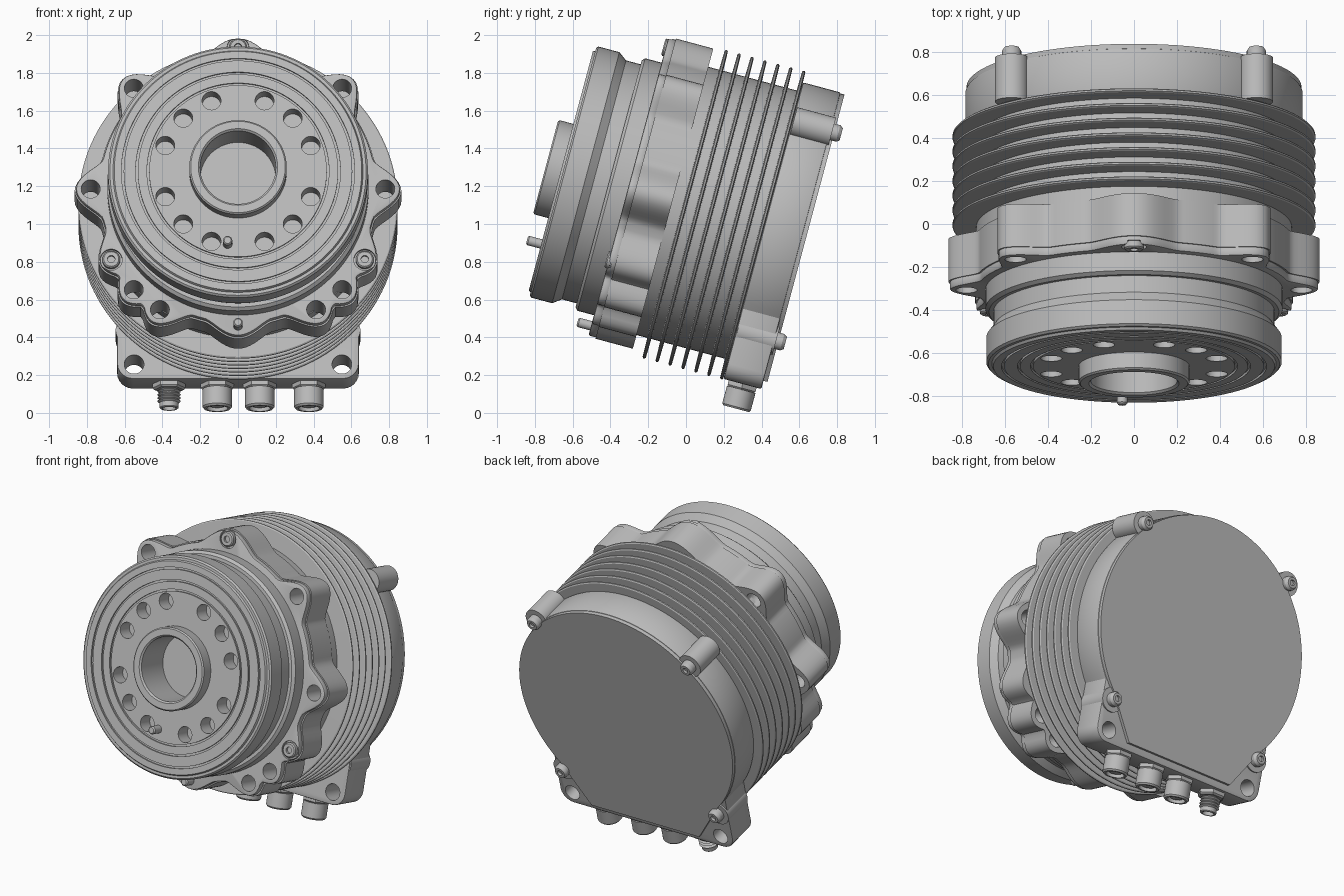
import bpy, bmesh
from math import sin, cos, pi, radians, degrees, acos
from mathutils import Matrix, Vector

if "Cube" in bpy.data.objects:
    bpy.data.objects.remove(bpy.data.objects["Cube"])

metal = bpy.data.materials.new("brushed_grey")
metal.use_nodes = True
GREY = (0.5, 0.5, 0.5, 1)
metal.diffuse_color = GREY
metal.node_tree.nodes["Principled BSDF"].inputs["Base Color"].default_value = GREY

# The motor is built about its own axis (local y), then tilted back
TILT = Matrix.Translation((0, 0.276, 1.029)) @ Matrix.Rotation(radians(-15), 4, 'X')
AXIAL = Matrix.Rotation(-pi / 2, 4, 'X')


def finish(name, bm):
    bmesh.ops.remove_doubles(bm, verts=bm.verts, dist=1e-5)
    bmesh.ops.recalc_face_normals(bm, faces=bm.faces)
    mesh = bpy.data.meshes.new(name)
    bm.to_mesh(mesh)
    bm.free()
    mesh.materials.append(metal)
    obj = bpy.data.objects.new(name, mesh)
    bpy.context.collection.objects.link(obj)
    obj.matrix_world = TILT
    return obj


def add_lathe(bm, profile, place=AXIAL, steps=96):
    """Revolve (radius, height) points and put the result in place."""
    verts = [bm.verts.new((r, 0, h)) for r, h in profile]
    edges = [bm.edges.new(pair) for pair in zip(verts, verts[1:])]
    geom = bmesh.ops.spin(bm, geom=verts + edges, cent=(0, 0, 0), axis=(0, 0, 1),
                          angle=2 * pi, steps=steps, use_merge=True)
    done = set(verts)
    todo = list(verts)
    while todo:
        for e in todo.pop().link_edges:
            for v in e.verts:
                if v not in done:
                    done.add(v)
                    todo.append(v)
    bmesh.ops.transform(bm, matrix=place, verts=list(done))


def lathe(name, profile, place=AXIAL, steps=96):
    bm = bmesh.new()
    add_lathe(bm, profile, place, steps)
    return finish(name, bm)


def at(x, z):
    return Matrix.Translation((x, 0, z)) @ AXIAL


def rod(r, front, back):
    return [(0, front), (r, front), (r, back), (0, back)]


def prism(name, outline, front, back, bevel=0.0):
    bm = bmesh.new()
    face = bm.faces.new([bm.verts.new((x, front, z)) for x, z in outline])
    new = bmesh.ops.extrude_face_region(bm, geom=[face])["geom"]
    bmesh.ops.translate(bm, vec=(0, back - front, 0),
                        verts=[g for g in new if isinstance(g, bmesh.types.BMVert)])
    obj = finish(name, bm)
    if bevel:
        mod = obj.modifiers.new("soft_edges", 'BEVEL')
        mod.width, mod.segments, mod.limit_method = bevel, 2, 'ANGLE'
        mod.angle_limit = radians(50)
    return obj


def drill(obj, holes):
    """Cut round holes given as (x, z, radius, front, back)."""
    bm = bmesh.new()
    for x, z, r, front, back in holes:
        add_lathe(bm, rod(r, front, back), at(x, z), 28)
    cutter = finish("hole_cutter", bm)
    cutter.hide_render = True
    mod = obj.modifiers.new("holes", 'BOOLEAN')
    mod.object, mod.operation, mod.solver = cutter, 'DIFFERENCE', 'EXACT'
    bpy.context.view_layer.update()
    result = obj.evaluated_get(bpy.context.evaluated_depsgraph_get())
    mesh = bpy.data.meshes.new_from_object(result)
    obj.modifiers.clear()
    obj.data = mesh
    bpy.data.objects.remove(cutter)


def polar(r, deg):
    return r * cos(radians(deg)), r * sin(radians(deg))


# Output flange with hub, shallow face grooves, blind bore and bolt circle
face = -0.972
profile = [(0, -0.81), (0.2, -0.81), (0.2, -1.045), (0.21, -1.055), (0.25, -1.055),
           (0.258, -1.047), (0.258, face)]
for r in (0.47, 0.53, 0.605):
    profile += [(r, face), (r, face + 0.012), (r + 0.012, face + 0.012), (r + 0.012, face)]
profile += [(0.655, face), (0.662, face + 0.012), (0.678, face + 0.012), (0.688, face + 0.022),
            (0.688, -0.835), (0.655, -0.79), (0.655, -0.69), (0, -0.69)]
output = lathe("output_flange", profile, steps=128)
bolt_angles = [s + a for s in (0, 180) for a in (20, 45, 70, 110, 135, 160)]
drill(output, [(*polar(0.41, a), 0.05, -1.2, -0.87) for a in bolt_angles])

# Collar behind the output flange
lathe("collar", [(0, -0.71), (0.675, -0.71), (0.692, -0.695), (0.692, -0.59), (0, -0.59)], steps=128)

# Scalloped mounting flange: each lobe is (angle, height, half width)
lobes = [(90, 0.095, 17)]
for a in (0, 45, -30, -45, -58):
    lobes += [(a, 0.125 if a != -30 else 0.1, 13), (180 - a, 0.125 if a != -30 else 0.1, 13)]
lobes.append((-90, 0.07, 14))


def flange_radius(deg):
    best = 0
    for a, height, width in lobes:
        gap = abs((deg - a + 180) % 360 - 180)
        if gap < width:
            best = max(best, height * cos(pi / 2 * gap / width) ** 1.6)
    return 0.74 + best


def flange_outline(inset):
    return [polar(flange_radius(i * 1.5) - inset, i * 1.5) for i in range(240)]


plain = [polar(0.78, a) for a in (0, 180, 45, 135, -45, 225, -58, 238)]
screws = [polar(0.775, a) for a in (90, -30, 210)]
holes = [(x, z, 0.05, -0.8, -0.2) for x, z in plain]
holes += [(x, z, 0.058, -0.8, -0.585) for x, z in screws]
drill(prism("mounting_flange", flange_outline(0), -0.565, -0.36), holes)
drill(prism("mounting_flange_lip", flange_outline(0.007), -0.605, -0.56, 0.01), holes)

# Socket screws in the mounting flange
socket_head = [(0, -0.6), (0.02, -0.6), (0.02, -0.618), (0.04, -0.618), (0.047, -0.611),
               (0.047, -0.57), (0, -0.57)]
for i, (x, z) in enumerate(screws):
    lathe(f"flange_screw_{i + 1}", socket_head, at(x, z), 24)

# Locating pins
for name, x, z, tip in (("output_pin", -0.055, -0.4, -1.05), ("flange_pin", 0, -0.75, -0.68)):
    lathe(name, [(0, tip), (0.018, tip), (0.025, tip + 0.008), (0.025, tip + 0.1), (0, tip + 0.1)],
          at(x, z), 20)

# Cooling body with seven fins
profile = [(0, -0.4), (0.735, -0.4)]
for i in range(7):
    d = -0.29 + 0.0708 * i
    profile += [(0.735, d - 0.011), (0.838, d - 0.009), (0.845, d - 0.004),
                (0.845, d + 0.004), (0.838, d + 0.009), (0.735, d + 0.011)]
profile += [(0.735, 0.2), (0, 0.2)]
lathe("finned_body", profile, steps=128)

# Rear housing: round top, square foot with rounded ears
R, WIDE, LOW, ROUND = 0.785, 0.64, -0.84, 0.085
start = -degrees(acos(WIDE / R))
arc = [polar(R, start + (180 - 2 * start) * i / 90) for i in range(91)]
ear = [(WIDE - ROUND + x, LOW + ROUND + z) for x, z in (polar(ROUND, -90 + 15 * i) for i in range(7))]
outline = arc + [(-x, z) for x, z in reversed(ear)] + ear
housing = prism("rear_housing", outline, 0.145, 0.352, 0.008)
drill(housing, [(s * 0.55, -0.76, 0.052, 0, 0.5) for s in (-1, 1)])

# Rear cover with a straight lower edge
arc = [polar(R - 0.005, -42 + 264 * i / 90) for i in range(91)]
prism("rear_cover", arc + [(-0.4, -0.795), (0.4, -0.795)], 0.35, 0.374)

# Cover screws standing in corner bosses
for side, sx in (("left", 1), ("right", -1)):
    for level, sz in (("upper", 1), ("lower", -1)):
        place = at(0.57 * sx, 0.572 * sz)
        lathe(f"{level}_{side}_boss", rod(0.078, 0.15, 0.362), place, 32)
        lathe(f"{level}_{side}_cover_screw",
              [(0, 0.36), (0.045, 0.36), (0.045, 0.395), (0.034, 0.412), (0.018, 0.412),
               (0.018, 0.396), (0, 0.396)], place, 24)

# Connectors hanging under the foot
for i, x in enumerate((-0.365, -0.11, 0.115, 0.375)):
    down = Matrix.Translation((x, 0.25, LOW)) @ Matrix.Rotation(pi, 4, 'X')
    lathe(f"connector_nut_{i + 1}", [(0, -0.02), (0.088, -0.02), (0.088, 0.022), (0.078, 0.032), (0, 0.032)],
          down, 6)
    if i:
        shell = [(0, 0.03), (0.078, 0.03), (0.078, 0.125), (0.07, 0.135), (0.056, 0.135),
                 (0.056, 0.1), (0.04, 0.1), (0.04, 0.12), (0, 0.12)]
    else:
        shell = [(0, 0.03)]
        for k in range(4):
            shell += [(0.05, 0.032 + 0.018 * k), (0.062, 0.041 + 0.018 * k)]
        shell += [(0.05, 0.104), (0.05, 0.13), (0.045, 0.135), (0.036, 0.135), (0.036, 0.105), (0, 0.105)]
    lathe(f"connector_{i + 1}", shell, down, 32)

# Smooth round surfaces, keep machined edges crisp
bpy.ops.object.select_all(action='DESELECT')
for obj in bpy.context.collection.objects:
    if obj.type == 'MESH':
        obj.select_set(True)
        bpy.context.view_layer.objects.active = obj
bpy.ops.object.shade_smooth_by_angle(angle=radians(30))
